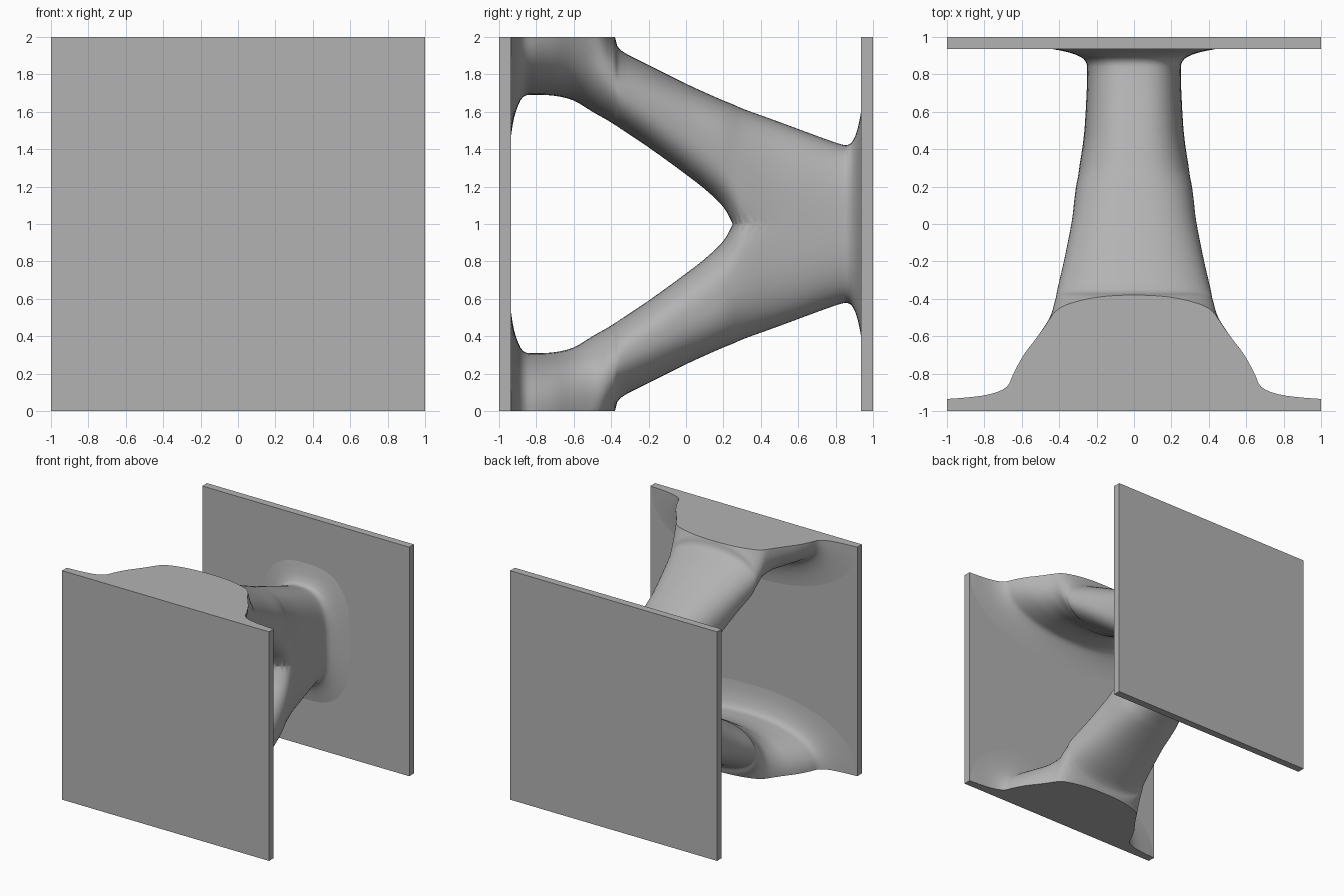
import bpy, bmesh, math
from mathutils import Vector

cube = bpy.data.objects.get("Cube")
if cube:
    bpy.data.objects.remove(cube, do_unlink=True)

grey = bpy.data.materials.new("light grey")
grey.use_nodes = True
COLOUR = (0.45, 0.45, 0.45, 1)
grey.diffuse_color = COLOUR
grey.node_tree.nodes["Principled BSDF"].inputs["Base Color"].default_value = COLOUR


def add_object(name, bm, location):
    bmesh.ops.recalc_face_normals(bm, faces=bm.faces)
    mesh = bpy.data.meshes.new(name)
    bm.to_mesh(mesh)
    bm.free()
    mesh.materials.append(grey)
    obj = bpy.data.objects.new(name, mesh)
    obj.location = location
    bpy.context.collection.objects.link(obj)
    return obj


# Square end plates
THICK = 0.065
for name, side in (("front_plate", -1), ("back_plate", 1)):
    bm = bmesh.new()
    bmesh.ops.create_cube(bm, size=1)
    bmesh.ops.scale(bm, vec=(2, THICK, 2), verts=bm.verts)
    add_object(name, bm, (0, side * (1 - THICK / 2), 1))

# Upper arm sections: y, half width, underside, upper side (heights from the middle)
SECTIONS = [Vector(s) for s in (
    (-.94, 1.1, .42, 1.58), (-.93, .92, .51, 1.49), (-.91, .77, .6, 1.4),
    (-.87, .68, .68, 1.32), (-.8, .645, .69, 1.31), (-.7, .59, .685, 1.31),
    (-.6, .515, .66, 1.32), (-.5, .45, .6, 1.28), (-.42, .425, .555, 1.08),
    (-.38, .415, .53, 1), (-.35, .41, .51, .93), (-.2, .375, .41, .85),
    (0, .335, .265, .75), (.12, .32, .17, .695), (.2, .31, .09, .66),
    (.25, .3, 0, .64), (.32, .29, -.15, .61), (.5, .265, -.35, .545),
    (.8, .25, -.43, .435), (.87, .26, -.42, .425), (.9, .3, -.46, .46),
    (.92, .36, -.52, .52), (.94, .46, -.62, .62))]
RING, STEPS = 64, 3


def smooth_path(points):
    """Catmull-Rom resampling of the section list."""
    padded = [points[0]] + points + [points[-1]]
    for a, b, c, d in zip(padded, padded[1:], padded[2:], padded[3:]):
        for i in range(STEPS):
            t = i / STEPS
            yield (b * 2 + (c - a) * t + (a * 2 - b * 5 + c * 4 - d) * t * t
                   + (b * 3 - a - c * 3 + d) * t ** 3) / 2
    yield points[-1]


def ring_point(section, angle):
    y, width, low, high = section
    power = 2 / (2.2 + 0.6 * max(0, min(1, y + .4)))
    c, s = math.cos(angle), math.sin(angle)
    x = math.copysign(abs(c) ** power, c) * width
    z = (low + high) / 2 + math.copysign(abs(s) ** power, s) * (high - low) / 2
    return max(-1, min(1, x)), y, z


# Branching strut: loft one arm, trim it flat, and mirror it about mid height
bm = bmesh.new()
rings = [[bm.verts.new(ring_point(s, math.tau * k / RING)) for k in range(RING)]
         for s in smooth_path(SECTIONS)]
for a, b in zip(rings, rings[1:]):
    for k in range(RING):
        n = (k + 1) % RING
        bm.faces.new((a[k], a[n], b[n], b[k]))
bm.faces.new(rings[0])
bm.faces.new(rings[-1])
for height, direction in ((1, 1), (0, -1)):
    bmesh.ops.bisect_plane(
        bm, geom=bm.verts[:] + bm.edges[:] + bm.faces[:], dist=1e-5,
        plane_co=(0, 0, height), plane_no=(0, 0, direction), clear_outer=True)
    if height:
        rim = [e for e in bm.edges if e.is_boundary]
        bmesh.ops.holes_fill(bm, edges=rim, sides=0)
strut = add_object("branching_strut", bm, (0, 0, 1))
mirror = strut.modifiers.new("mirror", 'MIRROR')
mirror.use_axis = (False, False, True)
mirror.merge_threshold = 0.0005

bpy.ops.object.select_all(action='DESELECT')
strut.select_set(True)
bpy.context.view_layer.objects.active = strut
bpy.ops.object.shade_smooth_by_angle(angle=math.radians(35))
